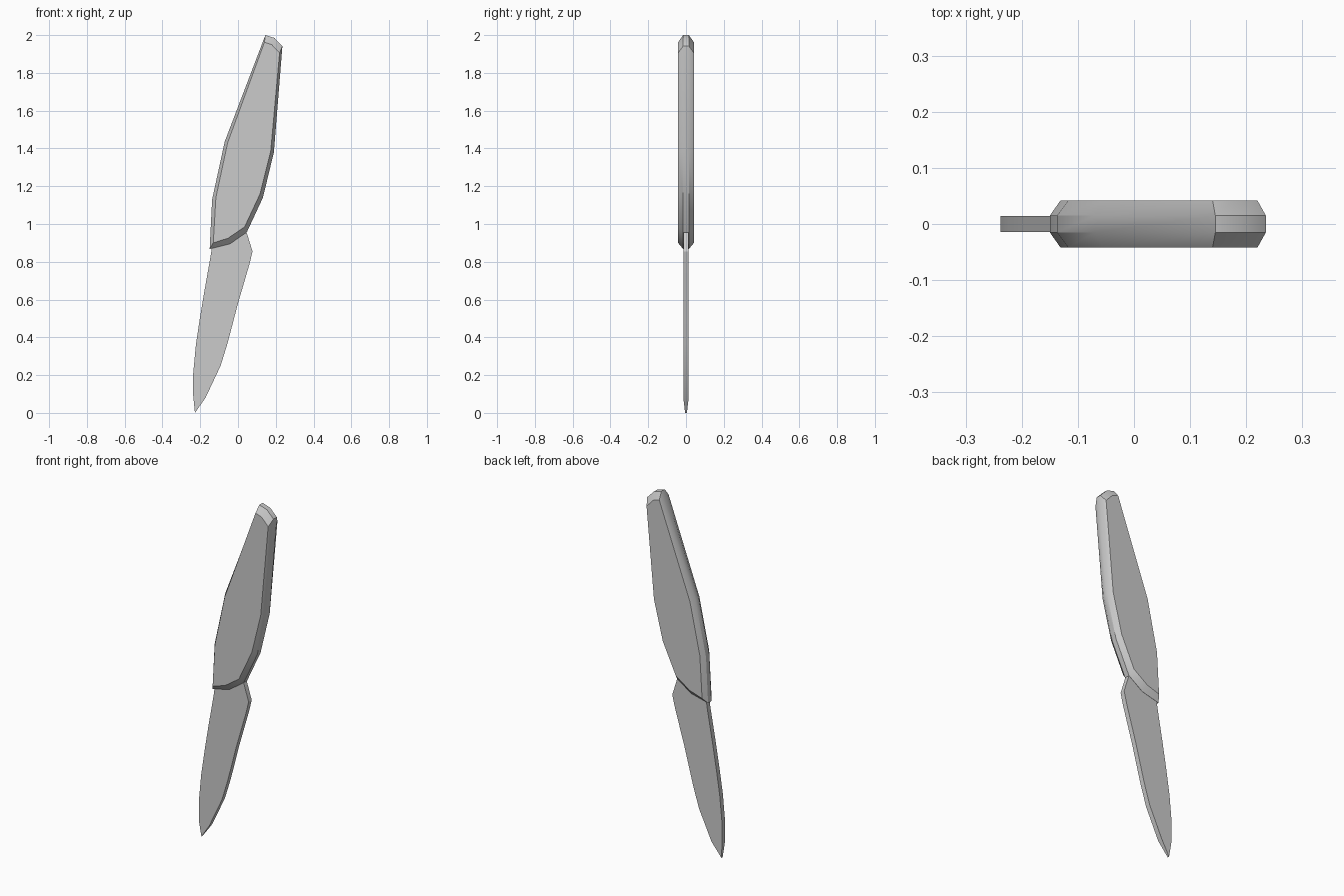
import bpy, bmesh

if "Cube" in bpy.data.objects:
    bpy.data.objects.remove(bpy.data.objects["Cube"])


def layered_part(name, layers, angle):
    """Skin matching (x, y, z) loops into one closed solid."""
    bm = bmesh.new()
    loops = [[bm.verts.new(p) for p in layer] for layer in layers]
    n = len(loops[0])
    for a, b in zip(loops, loops[1:]):
        for i in range(n):
            j = (i + 1) % n
            bm.faces.new((a[i], a[j], b[j], b[i]))
    bm.faces.new(loops[0])
    bm.faces.new(loops[-1])
    bmesh.ops.recalc_face_normals(bm, faces=bm.faces)
    mesh = bpy.data.meshes.new(name)
    bm.to_mesh(mesh)
    bm.free()
    obj = bpy.data.objects.new(name, mesh)
    bpy.context.collection.objects.link(obj)
    bpy.context.view_layer.objects.active = obj
    obj.select_set(True)
    bpy.ops.object.shade_smooth_by_angle(angle=angle)
    obj.select_set(False)
    return obj


def at_depth(outline, y):
    return [(x, y, z) for x, z in outline]


# Handle: narrow outer rim, chamfered in to the wide flat sides
rim = [(0.145, 2.0), (0.193, 1.985), (0.235, 1.942), (0.19, 1.38), (0.132, 1.14),
       (0.047, 0.957), (-0.042, 0.895), (-0.15, 0.868), (-0.137, 1.13), (-0.07, 1.437)]
side = [(0.14, 1.962), (0.178, 1.95), (0.22, 1.905), (0.173, 1.385), (0.117, 1.16),
        (0.035, 0.985), (-0.052, 0.925), (-0.131, 0.9), (-0.117, 1.14), (-0.055, 1.43)]
layered_part("handle", [at_depth(side, -0.042), at_depth(rim, -0.015),
                        at_depth(rim, 0.015), at_depth(side, 0.042)], 0.5)

# Blade: thin leaf shape with its root tucked into the handle, thinner at the tip
blade = [(-0.13, 0.93), (-0.145, 0.83), (-0.177, 0.65), (-0.202, 0.5), (-0.223, 0.36),
         (-0.238, 0.2), (-0.237, 0.09), (-0.228, 0.0), (-0.172, 0.08), (-0.092, 0.25),
         (-0.055, 0.37), (0.0, 0.58), (0.06, 0.785), (0.077, 0.855), (0.045, 0.957),
         (0.02, 1.0)]
half = [(x, 0.005 + 0.009 * min(1, z / 0.08), z) for x, z in blade]
layered_part("blade", [[(x, -y, z) for x, y, z in half], half], 0.5)
